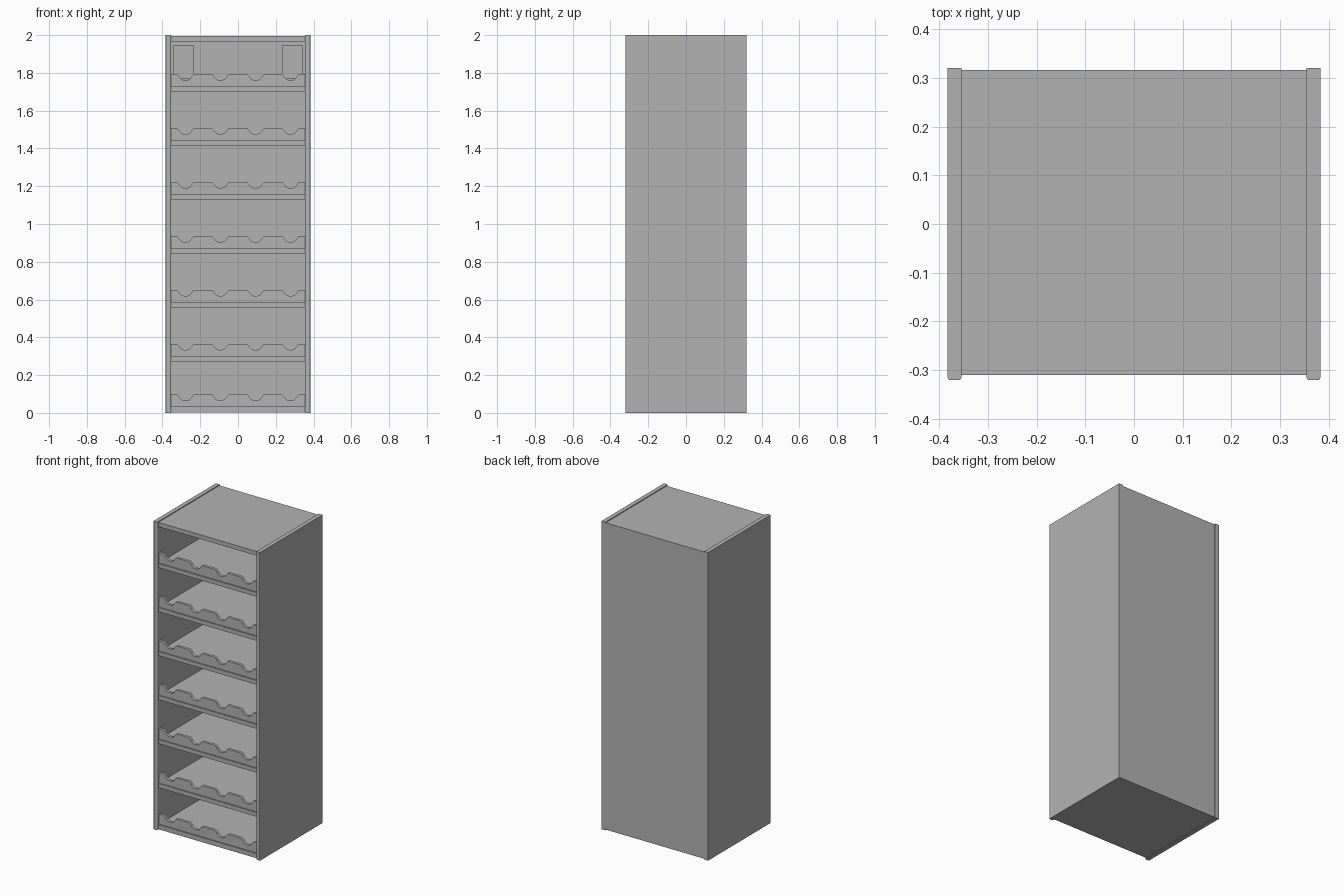
import bpy, bmesh, math

if "Cube" in bpy.data.objects:
    bpy.data.objects.remove(bpy.data.objects["Cube"])

HALF_W, INNER, DEPTH = 0.383, 0.355, 0.321
FRONT, BACK = -0.31, 0.317
BOARD = 0.027

# one dark grey finish for the whole rack
GREY = bpy.data.materials.new("dark_grey")
GREY.diffuse_color = (0.45, 0.45, 0.45, 1)
GREY.use_nodes = True
GREY.node_tree.nodes["Principled BSDF"].inputs["Base Color"].default_value = GREY.diffuse_color


def finish(name, bm):
    bmesh.ops.recalc_face_normals(bm, faces=bm.faces)
    mesh = bpy.data.meshes.new(name)
    bm.to_mesh(mesh)
    bm.free()
    mesh.materials.append(GREY)
    ob = bpy.data.objects.new(name, mesh)
    bpy.context.collection.objects.link(ob)
    return ob


def board(name, x0, x1, y0, y1, z0, z1, round_front=0.0):
    bm = bmesh.new()
    bmesh.ops.create_cube(bm, size=1)
    for v in bm.verts:
        v.co.x = x1 if v.co.x > 0 else x0
        v.co.y = y1 if v.co.y > 0 else y0
        v.co.z = z1 if v.co.z > 0 else z0
    if round_front:
        edges = [e for e in bm.edges
                 if all(abs(v.co.y - y0) < 1e-6 for v in e.verts)
                 and abs(e.verts[0].co.z - e.verts[1].co.z) > 0.1]
        bmesh.ops.bevel(bm, geom=edges, offset=round_front, segments=3,
                        profile=0.5, affect='EDGES')
    return finish(name, bm)


def bottle_rail(name, z0, height=0.066, y0=-0.302, thick=0.018):
    top = z0 + height
    pts = [(-INNER, z0), (-INNER, top)]
    half, depth, steps = 0.048, 0.032, 16
    # four rounded bottle cradles along the top edge
    for cx in (-0.278, -0.093, 0.093, 0.278):
        for i in range(steps + 1):
            t = -1 + 2 * i / steps
            drop = depth * (0.5 + 0.5 * math.cos(math.pi * abs(t) ** 1.7))
            pts.append((cx + half * t, top - drop))
    pts += [(INNER, top), (INNER, z0)]
    bm = bmesh.new()
    face = bm.faces.new([bm.verts.new((x, y0, z)) for x, z in pts])
    ext = bmesh.ops.extrude_face_region(bm, geom=[face])
    moved = [g for g in ext['geom'] if isinstance(g, bmesh.types.BMVert)]
    bmesh.ops.translate(bm, verts=moved, vec=(0, thick, 0))
    return finish(name, bm)


# side panels and hanging plates, mirrored left and right
for side, label in ((-1, "left"), (1, "right")):
    xs = sorted((side * INNER, side * HALF_W))
    board(label + "_side_panel", *xs, -DEPTH, DEPTH, 0, 2, round_front=0.005)
    xs = sorted((side * 0.232, side * 0.342))
    board(label + "_hanging_plate", *xs, BACK - 0.03, BACK - 0.015, 1.77, 1.945)

# carcass boards
board("top_panel", -INNER, INNER, FRONT, BACK, 1.967, 1.995)
board("bottom_panel", -INNER, INNER, FRONT, BACK, 0.003, 0.033)
board("back_panel", -INNER, INNER, BACK - 0.015, BACK, 0.033, 1.967)

# bottle rail on the floor, then the stacked shelves with theirs
bottle_rail("bottom_bottle_rail", 0.033)
for i in range(6):
    z = 0.273 + i * 0.2856
    board(f"shelf_{i + 1}", -INNER, INNER, FRONT, BACK - 0.015, z, z + BOARD)
    bottle_rail(f"bottle_rail_{i + 1}", z + BOARD)
